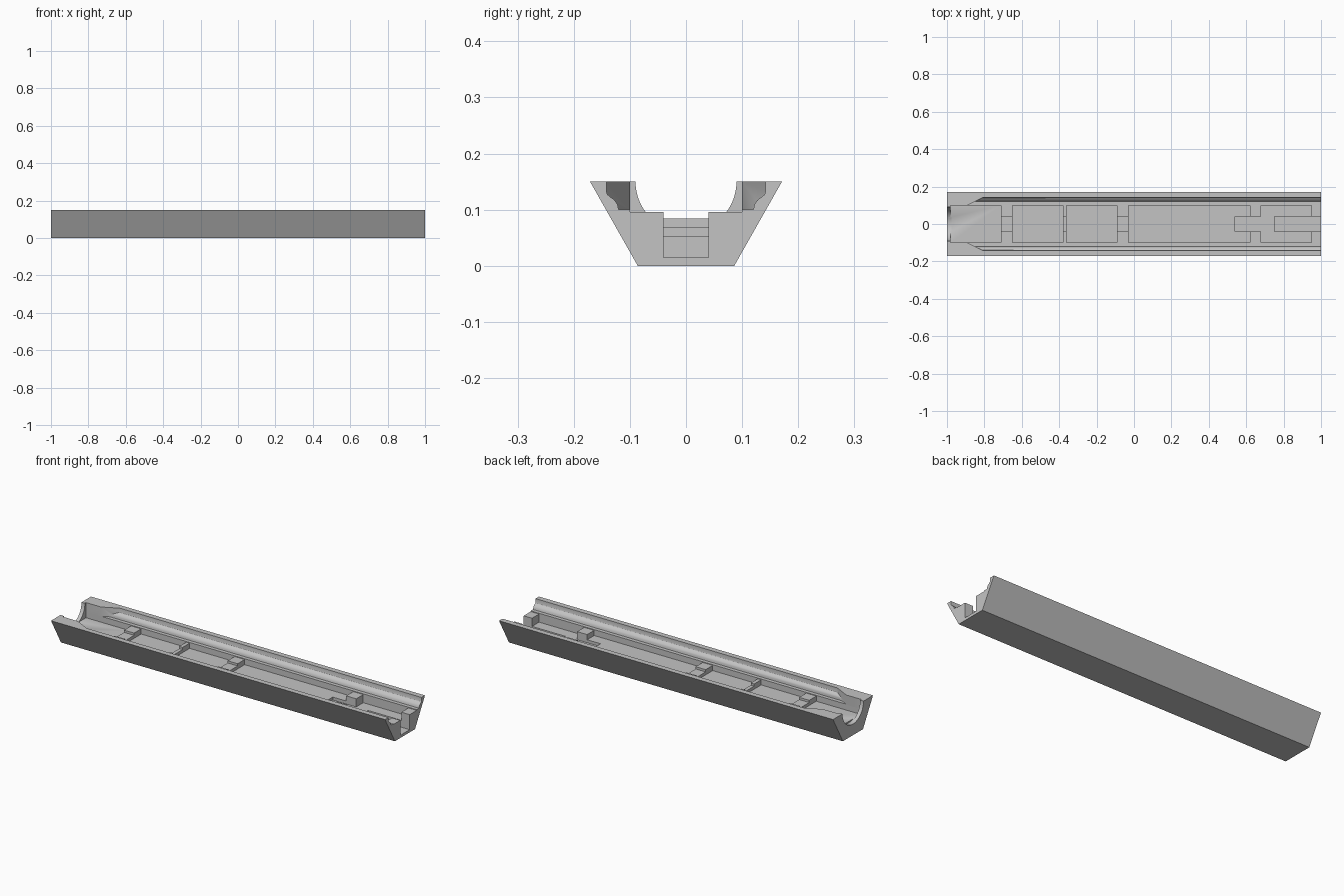
import bpy, bmesh, math

if "Cube" in bpy.data.objects:
    bpy.data.objects.remove(bpy.data.objects["Cube"])

grey = bpy.data.materials.new("warm_grey")
grey.diffuse_color = (0.55, 0.55, 0.55, 1)
grey.use_nodes = True
grey.node_tree.nodes["Principled BSDF"].inputs["Base Color"].default_value = grey.diffuse_color


def prism(name, pts, axis, a, b):
    """Extrude a closed outline along x (points y,z) or z (points x,y)."""
    bm = bmesh.new()
    place = (lambda p, t: (t, p[0], p[1])) if axis == "x" else (lambda p, t: (p[0], p[1], t))
    lo = [bm.verts.new(place(p, a)) for p in pts]
    hi = [bm.verts.new(place(p, b)) for p in pts]
    bm.faces.new(lo)
    bm.faces.new(hi)
    n = len(pts)
    for i in range(n):
        j = (i + 1) % n
        bm.faces.new((lo[i], lo[j], hi[j], hi[i]))
    bmesh.ops.recalc_face_normals(bm, faces=bm.faces)
    me = bpy.data.meshes.new(name)
    bm.to_mesh(me)
    bm.free()
    me.materials.append(grey)
    ob = bpy.data.objects.new(name, me)
    bpy.context.collection.objects.link(ob)
    return ob


def combine(ob, cutter, op="DIFFERENCE"):
    """Apply a boolean and discard the cutter."""
    mod = ob.modifiers.new("cut", "BOOLEAN")
    mod.operation, mod.object, mod.solver = op, cutter, "EXACT"
    bpy.context.view_layer.objects.active = ob
    bpy.ops.object.modifier_apply(modifier=mod.name)
    bpy.data.objects.remove(cutter)


def cut_box(x0, x1, half, floor):
    pts = [(-half, floor), (half, floor), (half, TOP + 0.05), (-half, TOP + 0.05)]
    combine(body, prism("box_cutter", pts, "x", x0, x1))


TOP = 0.15

# Solid body with sloping outer sides
body = prism("trough_body", [(-0.086, 0), (0.086, 0), (0.171, TOP), (-0.171, TOP)], "x", -1, 1)

# Wide upper channel with curved shoulders, tapering in plan near the left end
side = [(0.12, 0.10), (0.122, 0.109), (0.127, 0.117), (0.134, 0.122),
        (0.140, 0.127), (0.142, 0.133), (0.142, 0.20)]
channel = prism("channel_cutter", side + [(-y, z) for y, z in reversed(side)], "x", -0.95, 1.02)
plan = [(-0.89, 0.10), (-0.80, 0.145), (1.05, 0.145)]
taper = prism("taper_cutter", plan + [(x, -y) for x, y in reversed(plan)], "z", 0.05, 0.3)
combine(channel, taper, "INTERSECT")
combine(body, channel)

# Central bed that forms the tops of the dividers
cut_box(-0.98, 1.02, 0.10, 0.096)

# Pockets
for x0, x1, floor in [(-0.98, -0.71, 0.068), (-0.65, -0.38, 0.068), (-0.36, -0.09, 0.068),
                      (-0.03, 0.62, 0.068), (0.68, 0.95, 0.052)]:
    cut_box(x0, x1, 0.10, floor)

# Notches through the dividers
for x0, x1 in [(-0.72, -0.64), (-0.39, -0.35), (-0.10, -0.02)]:
    cut_box(x0, x1, 0.04, 0.084)

# Deeper slot through the fourth divider and the open end slot
cut_box(0.54, 0.70, 0.04, 0.052)
cut_box(0.75, 1.02, 0.04, 0.0145)

# Round opening in the left end wall
ring = [(0.09 * math.cos(2 * math.pi * i / 64), TOP + 0.09 * math.sin(2 * math.pi * i / 64))
        for i in range(64)]
combine(body, prism("opening_cutter", ring, "x", -1.02, -0.975))

# Smooth the curved walls, keep edges sharp
bpy.ops.object.select_all(action="DESELECT")
body.select_set(True)
bpy.context.view_layer.objects.active = body
bpy.ops.object.shade_smooth_by_angle(angle=math.radians(30))
